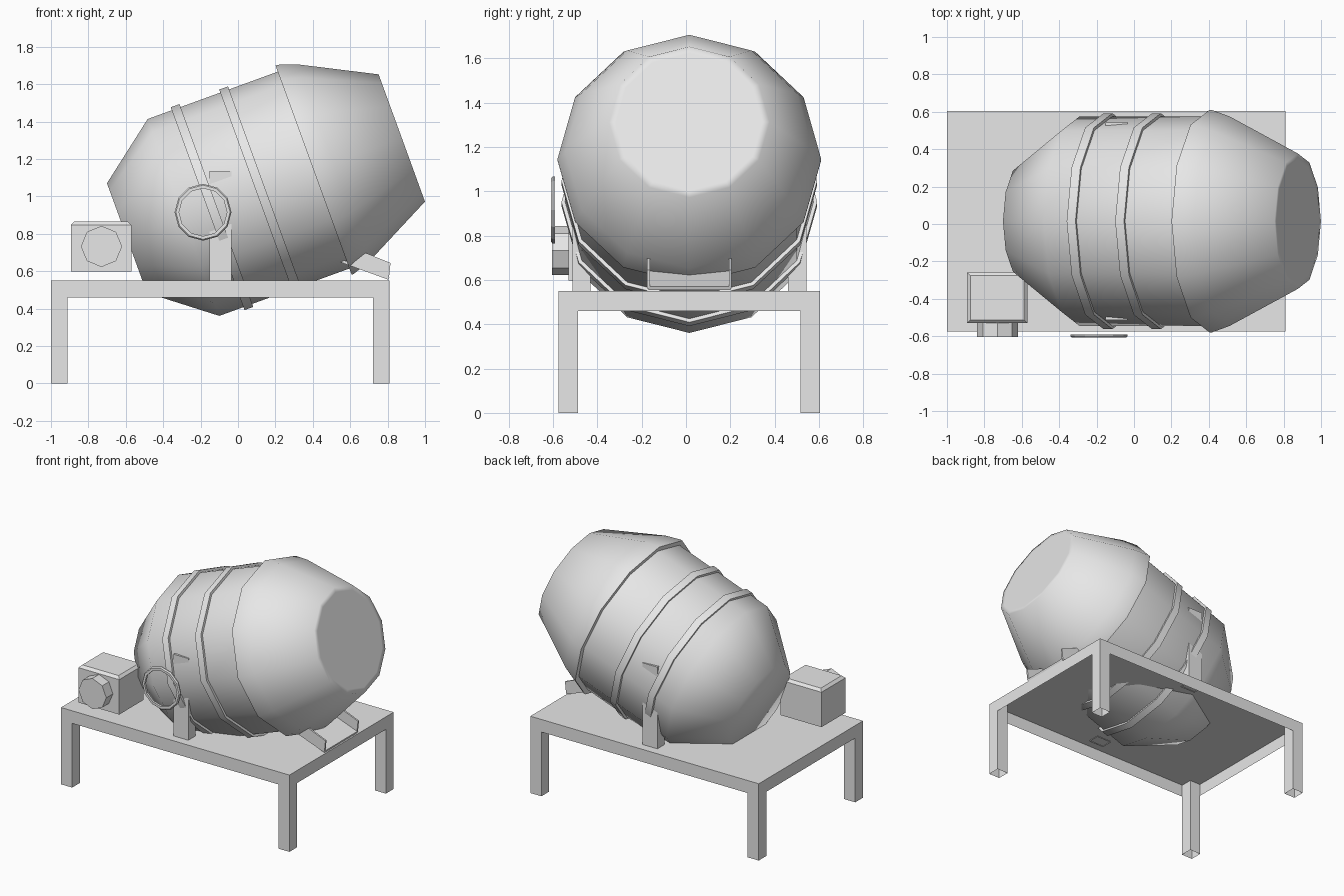
import bpy, bmesh, math
from mathutils import Vector, Matrix

if "Cube" in bpy.data.objects:
    bpy.data.objects.remove(bpy.data.objects["Cube"])

CY = 0.015                      # centre line of frame and drum
TILT = math.radians(20)
AXIS = Vector((math.cos(TILT), 0, math.sin(TILT)))
UP = Vector((-math.sin(TILT), 0, math.cos(TILT)))
SIDE = Vector((0, 1, 0))
DRUM_O = Vector((0, CY, 0.993))

grey = bpy.data.materials.new("light_grey")
grey.diffuse_color = (0.8, 0.8, 0.8, 1)
grey.use_nodes = True
grey.node_tree.nodes["Principled BSDF"].inputs["Base Color"].default_value = grey.diffuse_color


def finish(name, bm, smooth=None, recalc=True):
    if recalc:
        bmesh.ops.recalc_face_normals(bm, faces=bm.faces[:])
    me = bpy.data.meshes.new(name)
    bm.to_mesh(me)
    bm.free()
    me.materials.append(grey)
    ob = bpy.data.objects.new(name, me)
    bpy.context.collection.objects.link(ob)
    if smooth:
        bpy.ops.object.select_all(action='DESELECT')
        ob.select_set(True)
        bpy.context.view_layer.objects.active = ob
        bpy.ops.object.shade_smooth_by_angle(angle=math.radians(smooth))
    return ob


def box(name, lo, hi, open_dirs=(), matrix=None, chamfer=0):
    """Box between two corners; faces pointing along open_dirs are left out."""
    lo, hi = Vector(lo), Vector(hi)
    bm = bmesh.new()
    bmesh.ops.create_cube(bm, size=1)
    gone = [f for f in bm.faces if any(f.normal.dot(Vector(d)) > 0.9 for d in open_dirs)]
    bmesh.ops.delete(bm, geom=gone, context='FACES_ONLY')
    for v in bm.verts:
        v.co = Vector([(lo[i] + hi[i]) / 2 + v.co[i] * (hi[i] - lo[i]) for i in range(3)])
    if chamfer:
        top = [e for e in bm.edges if all(v.co.z > hi.z - 1e-4 for v in e.verts)]
        bmesh.ops.bevel(bm, geom=top, offset=chamfer, segments=1, affect='EDGES')
    if matrix:
        bm.transform(matrix)
    return finish(name, bm, recalc=not open_dirs)


def lathe(name, profile, origin, axis, up, side, n=12, loop=False, smooth=None, phase=0):
    """Spin (distance along axis, radius) points; loop closes the section, else ends are capped."""
    bm = bmesh.new()
    rings = []
    for t, r in profile:
        ring = []
        for i in range(n):
            a = math.tau * i / n + phase
            ring.append(bm.verts.new(origin + axis * t + up * (r * math.cos(a)) + side * (r * math.sin(a))))
        rings.append(ring)
    pairs = list(zip(rings, rings[1:]))
    if loop:
        pairs.append((rings[-1], rings[0]))
    else:
        bm.faces.new(rings[0])
        bm.faces.new(rings[-1])
    for a, b in pairs:
        for i in range(n):
            j = (i + 1) % n
            bm.faces.new((a[i], a[j], b[j], b[i]))
    return finish(name, bm, smooth)


def drum_part(name, profile, **kw):
    return lathe(name, profile, DRUM_O, AXIS, UP, SIDE, **kw)


# Frame: shallow open tray with four hollow legs
DOWN = (0, 0, -1)
X0, X1, Y0, Y1 = -1.0, 0.81, -0.575, 0.605
box("frame_top", (X0, Y0, 0.46), (X1, Y1, 0.55), [DOWN])
for sx, x in (("left", X0), ("right", X1 - 0.088)):
    for sy, y in (("front", Y0), ("back", Y1 - 0.088)):
        box(f"leg_{sy}_{sx}", (x, y, 0), (x + 0.088, y + 0.088, 0.548), [DOWN, (0, 0, 1)])

# Drum: rear bowl with barrel, front cone with overhanging lip
drum_part("drum_body", [(-0.632, 0.312), (-0.31, 0.56), (0.45, 0.56)], smooth=65)
drum_part("drum_mouth", [(0.43, 0.54), (0.43, 0.595), (0.442, 0.595), (0.544, 0.56),
                         (0.932, 0.362), (0.932, 0.33)], smooth=65)

# Bands round the barrel
for name, t in (("rear_band", -0.173), ("middle_band", 0.103)):
    drum_part(name, [(t, 0.55), (t, 0.577), (t + 0.05, 0.577), (t + 0.05, 0.55)],
              loop=True, smooth=35)

# Drum supports on both sides
for name, s in (("front_support", -1), ("back_support", 1)):
    ys = sorted((CY + s * 0.445, CY + s * 0.528))
    box(name, (-0.153, ys[0], 0.545), (-0.034, ys[1], 1.135), [DOWN])

# Hand wheel rim
X, Y, Z = Vector((1, 0, 0)), Vector((0, 1, 0)), Vector((0, 0, 1))
lathe("hand_wheel", [(-0.008, 0.128), (-0.008, 0.145), (0.0, 0.152), (0.008, 0.152), (0.008, 0.128)],
      Vector((-0.187, -0.6, 0.915)), Y, Z, X, loop=True)

# Motor housing with octagonal front cover
box("motor_housing", (-0.893, -0.53, 0.597), (-0.57, -0.258, 0.865), chamfer=0.018)
lathe("motor_cover", [(-0.605, 0.11), (-0.525, 0.11)], Vector((-0.73, 0, 0.732)), Y, Z, X, n=8)

# Discharge chute: sloping floor with two side walls
slope = Matrix.Translation((0.68, CY, 0.608)) @ Matrix.Rotation(math.radians(20), 4, 'Y')
box("chute_floor", (-0.135, -0.185, -0.008), (0.135, 0.185, 0.008), matrix=slope)
for name, s in (("chute_wall_front", -1), ("chute_wall_back", 1)):
    ys = sorted((s * 0.178, s * 0.19))
    bm = bmesh.new()
    outline = [(-0.07, 0.0), (0.135, 0.0), (0.115, 0.08), (-0.025, 0.085), (-0.09, 0.035)]
    face = bm.faces.new([bm.verts.new((x, ys[0], z)) for x, z in outline])
    out = bmesh.ops.extrude_face_region(bm, geom=[face])
    for v in out["geom"]:
        if isinstance(v, bmesh.types.BMVert):
            v.co.y = ys[1]
    bm.transform(slope)
    finish(name, bm)
